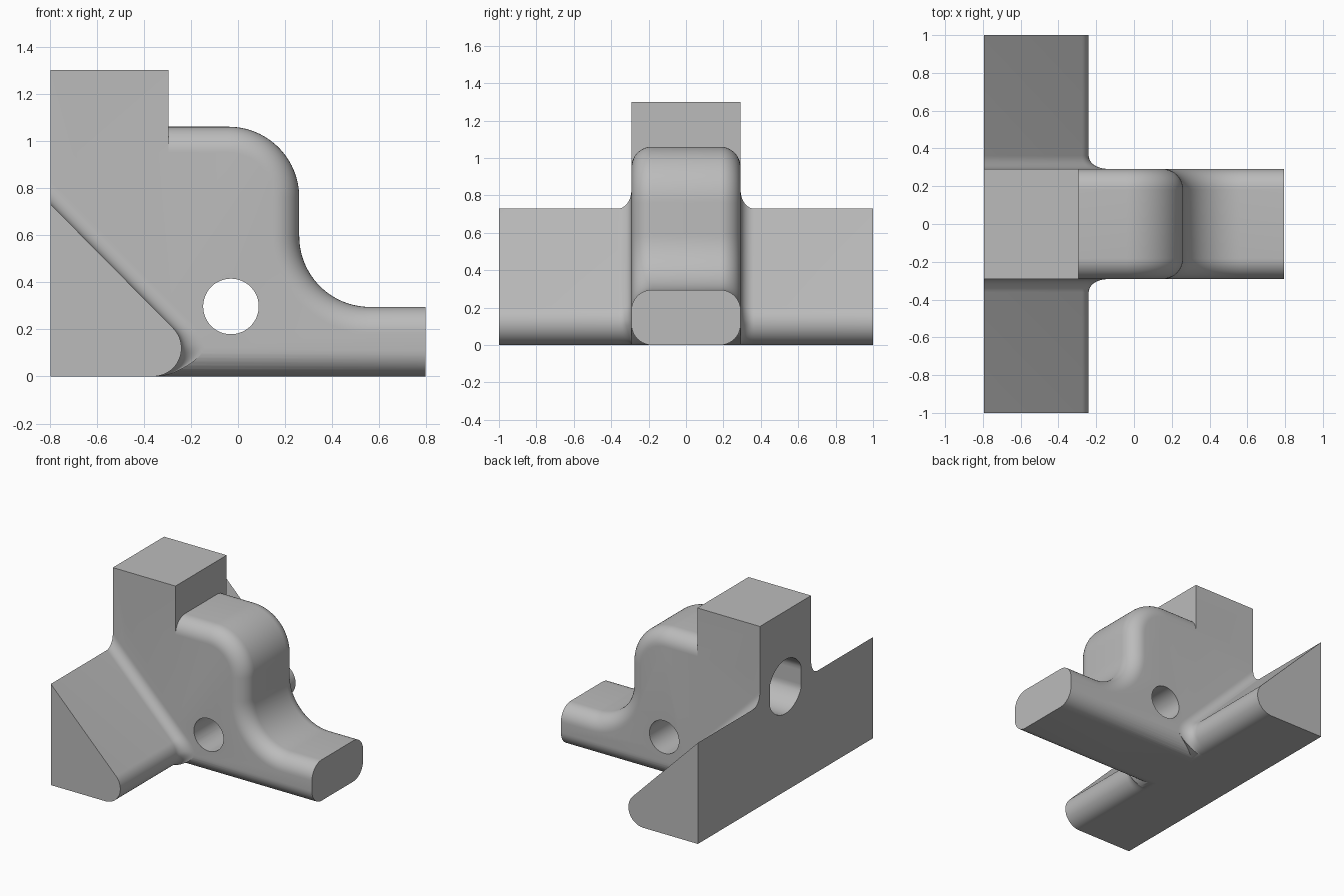
import bpy, bmesh
from math import sin, cos, pi, sqrt, radians

default = bpy.data.objects.get("Cube")
if default:
    bpy.data.objects.remove(default, do_unlink=True)

grey = bpy.data.materials.new("plain grey")
grey.use_nodes = True
colour = (0.5, 0.5, 0.5, 1)
grey.diffuse_color = colour
grey.node_tree.nodes["Principled BSDF"].inputs["Base Color"].default_value = colour

BACK, FRONT, HALF = -0.795, 0.795, 0.292   # x limits and body half width
ROUND, FILLET = 0.11, 0.07                 # body edge rounding, wing fillet
STEPS = 10


def loft(name, rings):
    """Solid through matching rings of points, capped at both ends."""
    bm = bmesh.new()
    loops = [[bm.verts.new(p) for p in ring] for ring in rings]
    for a, b in zip(loops, loops[1:]):
        for i in range(len(a)):
            j = (i + 1) % len(a)
            bm.faces.new((a[i], a[j], b[j], b[i]))
    bm.faces.new(loops[0])
    bm.faces.new(loops[-1])
    bmesh.ops.recalc_face_normals(bm, faces=bm.faces)
    mesh = bpy.data.meshes.new(name)
    bm.to_mesh(mesh)
    bm.free()
    mesh.materials.append(grey)
    obj = bpy.data.objects.new(name, mesh)
    bpy.context.collection.objects.link(obj)
    return obj


def arc(cx, cz, r, start, end, n=24):
    angles = [radians(start + (end - start) * i / n) for i in range(n + 1)]
    return [(cx + r * cos(a), cz + r * sin(a)) for a in angles]


def across(profile, stations):
    """Place xz profiles at a list of (y, offset) stations."""
    return [[(x, y, z) for x, z in profile(d)] for y, d in stations]


def mirrored(half):
    return [(-y, d) for y, d in half] + [(y, d) for y, d in reversed(half)]


def combine(target, other, operation):
    mod = target.modifiers.new(operation.lower(), 'BOOLEAN')
    mod.operation = operation
    mod.solver = 'EXACT'
    mod.object = other
    bpy.context.view_layer.objects.active = target
    bpy.ops.object.modifier_apply(modifier=mod.name)
    bpy.data.objects.remove(other, do_unlink=True)


# Stepped body: S-shaped outline with rounded long edges
def body_profile(d):
    return ([(-0.7, d), (FRONT, d), (FRONT, 0.295 - d)]
            + arc(0.56, 0.595, 0.3 + d, 270, 180)
            + arc(-0.04, 0.76, 0.3 - d, 0, 90)
            + [(-0.7, 1.06 - d)])


edge = []
for i in range(STEPS + 1):
    a = pi / 2 * i / STEPS
    edge.append((HALF - ROUND + ROUND * cos(a), ROUND * (1 - sin(a))))
body = loft("bracket_body", across(body_profile, mirrored(edge)))


# Sloped wings with a round nose, flaring into a fillet at the body
def wing_profile(d):
    points = [(BACK, 0)]
    for i in range(25):
        a = radians(-90 + 135 * i / 24)
        flare = d * (1 + 0.4 * cos(2 * a) ** 2) if a > -pi / 4 else d
        if a < 0:
            flare *= 1 + sin(a)
        r = 0.12 + flare
        points.append((-0.36 + r * cos(a), max(0, 0.12 + r * sin(a))))
    return points + [(BACK, 0.73 + d * sqrt(2))]


flare = [(1, 0)]
for i in range(STEPS + 1):
    a = pi / 2 * i / STEPS
    flare.append((HALF + FILLET * (1 - sin(a)), FILLET * (1 - cos(a))))
flare.append((HALF - 0.1, 0))
wings = loft("wings", across(wing_profile, mirrored(flare)))


# Square upright post at the back
def post_profile(d):
    return [(BACK, 0.12), (-0.295, 0.12), (-0.295, 1.3), (BACK, 1.3)]


post = loft("post", across(post_profile, [(-HALF, 0), (HALF, 0)]))
combine(body, post, 'UNION')
combine(body, wings, 'UNION')

# Round cross hole through the body
pin = loft("pin_hole", across(lambda d: arc(-0.03, 0.297, 0.118, 0, 352.5, 47),
                              [(-0.5, 0), (0.5, 0)]))
combine(body, pin, 'DIFFERENCE')

# Flat-sided blind socket in the back face
outline = [(max(-0.178, min(0.178, y)), z)
           for y, z in arc(0, 0.755, 0.195, 0, 352.5, 47)]
socket = loft("socket", [[(x, y, z) for y, z in outline] for x in (-1, -0.3)])
combine(body, socket, 'DIFFERENCE')

bpy.ops.object.select_all(action='DESELECT')
body.select_set(True)
bpy.context.view_layer.objects.active = body
bpy.ops.object.shade_smooth_by_angle(angle=radians(30))
